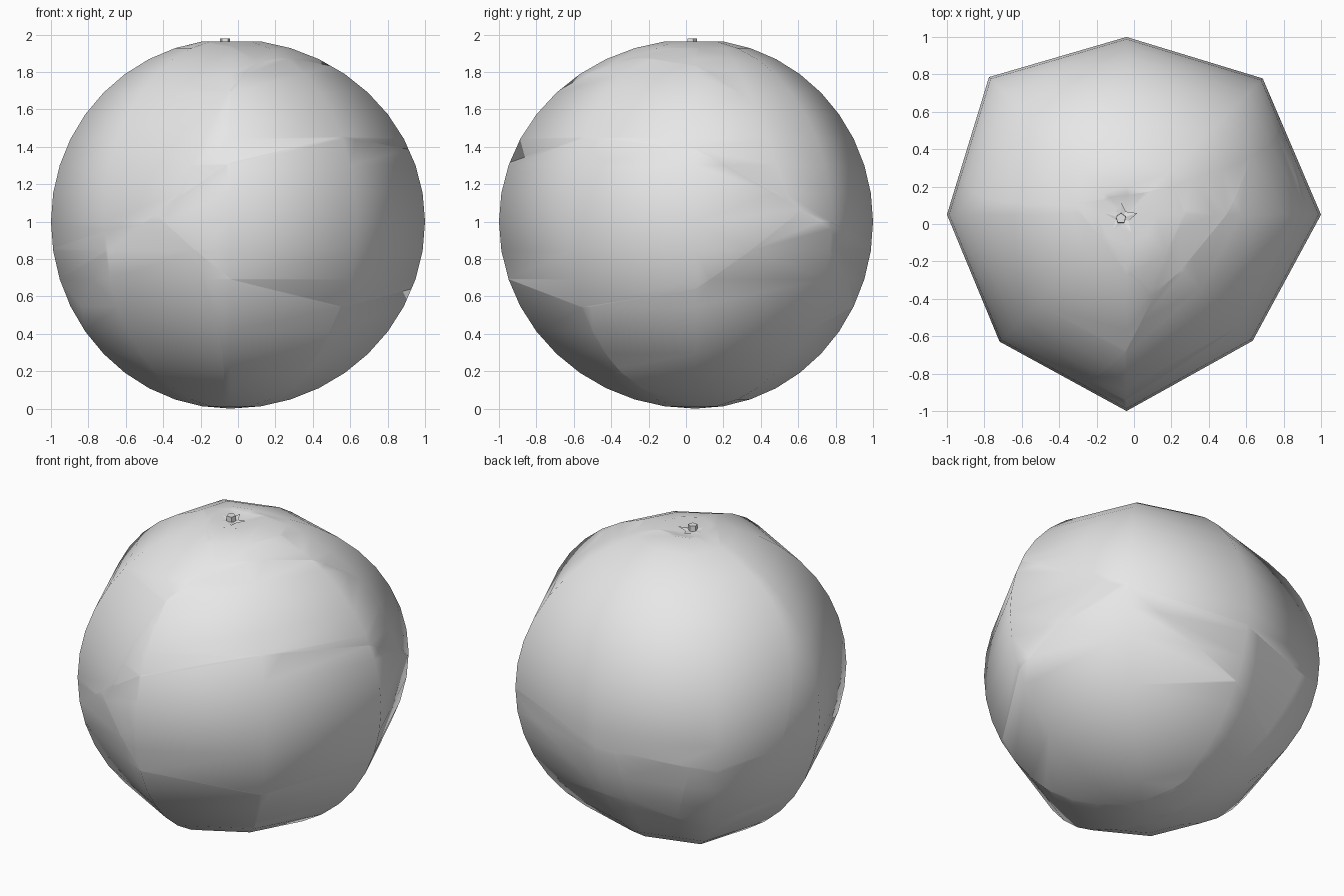
import bpy, bmesh, math
from mathutils import Vector

if "Cube" in bpy.data.objects:
    bpy.data.objects.remove(bpy.data.objects["Cube"])

grey = bpy.data.materials.new("light grey")
grey.diffuse_color = (0.8, 0.8, 0.8, 1)
grey.use_nodes = True
grey.node_tree.nodes["Principled BSDF"].inputs["Base Color"].default_value = grey.diffuse_color


def finish(bm, name, smooth):
    me = bpy.data.meshes.new(name)
    for f in bm.faces:
        f.smooth = smooth
    bm.to_mesh(me)
    bm.free()
    me.materials.append(grey)
    ob = bpy.data.objects.new(name, me)
    bpy.context.collection.objects.link(ob)
    return ob


# Fruit body: eight slightly uneven meridians, dimpled at the top
RINGS = 20
RADII = (1.04, 1.03, 0.95, 1.04, 0.96, 0.96, 1.05, 0.954)
CX, CY = -0.04, 0.05
bm = bmesh.new()
top = bm.verts.new((CX, CY, 1.93))
bottom = bm.verts.new((CX, CY, 0))
rings = []
for i in range(1, RINGS):
    t = math.pi * i / RINGS
    z = 1 + math.cos(t) * (0.975 if i < RINGS / 2 else 1.0)
    rings.append([bm.verts.new((CX + r * math.sin(t) * math.cos(k * math.pi / 4),
                                CY + r * math.sin(t) * math.sin(k * math.pi / 4), z))
                  for k, r in enumerate(RADII)])
for k in range(8):
    n = (k + 1) % 8
    bm.faces.new((top, rings[0][k], rings[0][n]))
    bm.faces.new((bottom, rings[-1][n], rings[-1][k]))
    for a, b in zip(rings, rings[1:]):
        bm.faces.new((a[k], b[k], b[n], a[n]))

# Skin panels: cut the labelled faces by planes, then part the seams
label = bm.faces.layers.int.new("panel")


def split(old, new, p, q, r, toward):
    """Faces of panel old on the side facing 'toward' become panel new."""
    p, q, r = (Vector(v) + Vector((0, 0, 1)) for v in (p, q, r))
    no = (q - p).cross(r - p).normalized()
    if no.dot(Vector(toward)) < 0:
        no = -no
    faces = [f for f in bm.faces if f[label] == old]
    geom = faces + list({e for f in faces for e in f.edges}) + list({v for f in faces for v in f.verts})
    bmesh.ops.bisect_plane(bm, geom=geom, dist=1e-4, plane_co=p, plane_no=no)
    for f in bm.faces:
        if f[label] == old and (f.calc_center_median() - p).dot(no) > 0:
            f[label] = new


UP, DOWN, LEFT, RIGHT, BACK = (0, 0, 1), (0, 0, -1), (-1, 0, 0), (1, 0, 0), (0, 1, 0)
G, E, C = (-.44, -.85, 0), (.8, .59, .02), (.11, -.39, .87)
D = (.78, .54, .11)
split(0, 1, (-.42, -.85, .08), (.55, -.6, .475), D, UP)       # upper half
split(0, 2, G, (.56, -.6, -.49), E, UP)                       # front right wedge
split(1, 0, G, E, (-.1, .98, -.12), DOWN)                     # back seam
split(1, 5, (-.95, .25, .1), (.1, .18, .95), D, BACK)         # upper back
split(1, 4, C, (-.05, -.7, .7), (-.27, -.87, .28), LEFT)      # upper left
split(4, 1, C, (-.38, .18, .92), (0, 0, 0), RIGHT)
split(1, 3, C, (.56, .18, .76), (.42, -.06, .87), UP)         # crown
split(0, 6, (-.2, -.95, -.2), (-.13, 0, -1), (-.6, .75, -.15), LEFT)   # lower left
split(0, 7, (.56, -.6, -.49), (.2, -.1, -.97), (.4, -.42, -.8), (0, -1, 0))  # lower front

seams = [e for e in bm.edges if len({f[label] for f in e.link_faces}) > 1]
bmesh.ops.split_edges(bm, edges=seams)
bmesh.ops.recalc_face_normals(bm, faces=bm.faces[:])
# keep every loose panel facing outwards
flip = [f for f in bm.faces if f.normal.dot(f.calc_center_median() - Vector((CX, CY, 1))) < 0]
bmesh.ops.reverse_faces(bm, faces=flip)
finish(bm, "fruit_skin", True)

# Calyx: five-pointed leaf star
SX, SY = -0.07, 0.03
bm = bmesh.new()
mid = bm.verts.new((SX, SY, 1.945))
star = []
for i in range(10):
    r, z = (0.09, 1.955) if i % 2 == 0 else (0.045, 1.945)
    a = math.radians(90 + 36 * i)
    star.append(bm.verts.new((SX + r * math.cos(a), SY + r * math.sin(a), z)))
for i in range(10):
    bm.faces.new((mid, star[i], star[(i + 1) % 10]))
finish(bm, "calyx", False)

# Stem: short stub
bm = bmesh.new()
bmesh.ops.create_cone(bm, cap_ends=True, segments=5, radius1=0.03, radius2=0.028, depth=0.06)
bmesh.ops.translate(bm, verts=bm.verts[:], vec=(SX, SY, 1.95))
finish(bm, "stem", False)
